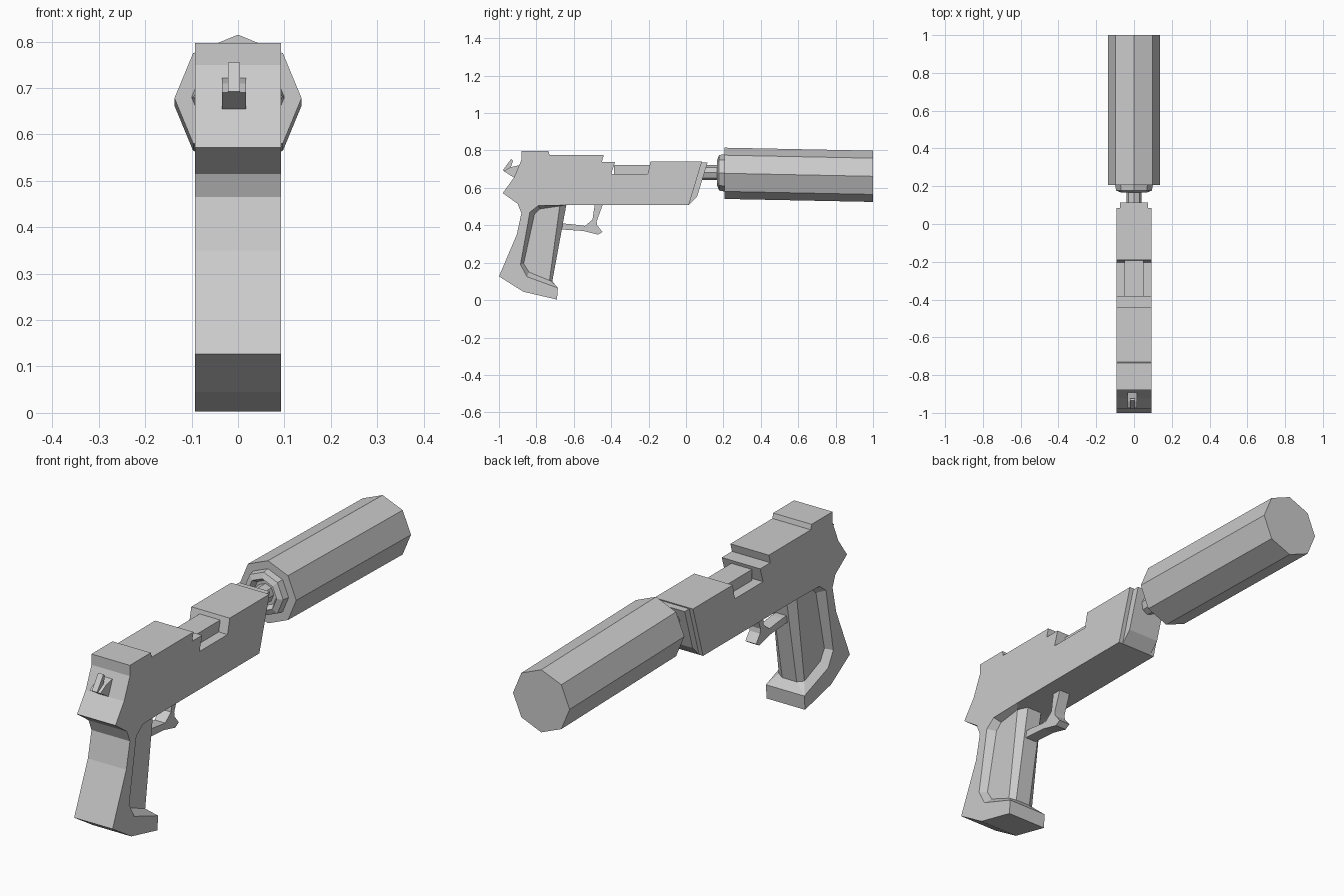
import bpy, bmesh, math

if "Cube" in bpy.data.objects:
    bpy.data.objects.remove(bpy.data.objects["Cube"])


def finish(name, bm):
    bmesh.ops.remove_doubles(bm, verts=bm.verts, dist=1e-5)
    bmesh.ops.recalc_face_normals(bm, faces=bm.faces)
    me = bpy.data.meshes.new(name)
    bm.to_mesh(me)
    bm.free()
    ob = bpy.data.objects.new(name, me)
    bpy.context.collection.objects.link(ob)
    return ob


def prism(name, profile, half, cx=0.0):
    """Side profile of (y, z) points extruded across x."""
    bm = bmesh.new()
    sides = [[bm.verts.new((cx + s * half, y, z)) for y, z in profile] for s in (-1, 1)]
    for ring in sides:
        bm.faces.new(ring)
    n = len(profile)
    for i in range(n):
        j = (i + 1) % n
        bm.faces.new((sides[0][i], sides[0][j], sides[1][j], sides[1][i]))
    return finish(name, bm)


def lathe(name, rings, sides=8):
    """Rings of (radius, y, z centre) around the barrel axis, corner pointing up."""
    bm = bmesh.new()
    loops = []
    for r, y, zc in rings:
        loops.append([bm.verts.new((r * math.sin(k * math.tau / sides), y,
                                    zc + r * math.cos(k * math.tau / sides)))
                      for k in range(sides)])
    for a, b in zip(loops, loops[1:]):
        for k in range(sides):
            m = (k + 1) % sides
            bm.faces.new((a[k], a[m], b[m], b[k]))
    bm.faces.new(loops[0])
    bm.faces.new(loops[-1])
    return finish(name, bm)


W = 0.093

# Rim of the grip recess, from the foot round the back to the frame
rim = [(-0.685, 0.065), (-0.85, 0.125), (-0.885, 0.19),
       (-0.835, 0.47), (-0.79, 0.505), (-0.64, 0.508)]

# Slide, frame, back strap and foot in one silhouette
body = [(-0.88, 0.797), (-0.735, 0.797), (-0.73, 0.775), (-0.44, 0.775),
        (-0.45, 0.738), (-0.38, 0.738), (-0.40, 0.674), (-0.205, 0.674),
        (-0.19, 0.74), (0.085, 0.74), (0.015, 0.508)]
body += rim[::-1]
body += [(-0.69, 0.003), (-0.87, 0.045), (-1.0, 0.127), (-0.905, 0.35),
         (-0.88, 0.465), (-0.90, 0.515), (-0.98, 0.572), (-0.92, 0.655), (-0.88, 0.75)]
prism("slide_and_frame", body, W)

# Recessed grip core: sloped walls, flat panels, chamfered front
panel = [(-0.73, 0.105), (-0.84, 0.15), (-0.868, 0.195),
         (-0.81, 0.46), (-0.78, 0.488), (-0.675, 0.503)]
front = [(-0.715, 0.10), (-0.64, 0.508)]
bm = bmesh.new()
fronts, tips = [], []
for s in (-1, 1):
    o = [bm.verts.new((s * W, y, z)) for y, z in rim]
    p = [bm.verts.new((s * 0.062, y, z)) for y, z in panel]
    f = [bm.verts.new((s * 0.035, y, z)) for y, z in front]
    for i in range(len(o) - 1):
        bm.faces.new((o[i], o[i + 1], p[i + 1], p[i]))
    bm.faces.new(p)
    bm.faces.new((p[0], p[-1], f[1], f[0]))
    bm.faces.new((o[0], p[0], f[0]))
    fronts.append(f)
    tips.append(o[0])
(a, b), (c, d) = fronts
bm.faces.new((a, b, d, c))
bm.faces.new((tips[0], a, c, tips[1]))
finish("grip_core", bm)

# Chamber block inside the ejection port
prism("chamber_block", [(-0.385, 0.66), (-0.19, 0.66), (-0.19, 0.722), (-0.385, 0.722)], 0.05)

# Narrower muzzle plate
prism("muzzle_plate", [(0.05, 0.735), (0.115, 0.735), (0.06, 0.555),
                       (0.015, 0.508), (-0.02, 0.508)], 0.074)

# Trigger guard
prism("trigger_guard", [(-0.70, 0.38), (-0.55, 0.37), (-0.47, 0.35), (-0.447, 0.365),
                        (-0.475, 0.40), (-0.478, 0.42), (-0.445, 0.51), (-0.488, 0.51),
                        (-0.50, 0.43), (-0.54, 0.397), (-0.63, 0.408), (-0.70, 0.41)], 0.026)

# Hammer: wide base and narrow spur
prism("hammer_base", [(-0.975, 0.69), (-0.94, 0.71), (-0.89, 0.722), (-0.88, 0.64),
                      (-0.92, 0.655)], 0.026, -0.009)
prism("hammer_spur", [(-0.98, 0.693), (-0.935, 0.755), (-0.925, 0.745), (-0.94, 0.70),
                      (-0.96, 0.685)], 0.013, -0.009)

# Barrel and octagonal suppressor, drooping slightly to the tip
lathe("barrel", [(0.04, 0.04, 0.682), (0.04, 0.21, 0.682)])
lathe("suppressor", [(0.055, 0.19, 0.681), (0.07, 0.167, 0.681), (0.095, 0.177, 0.681),
                     (0.1, 0.207, 0.68), (0.137, 0.207, 0.678), (0.137, 1.0, 0.662)])
